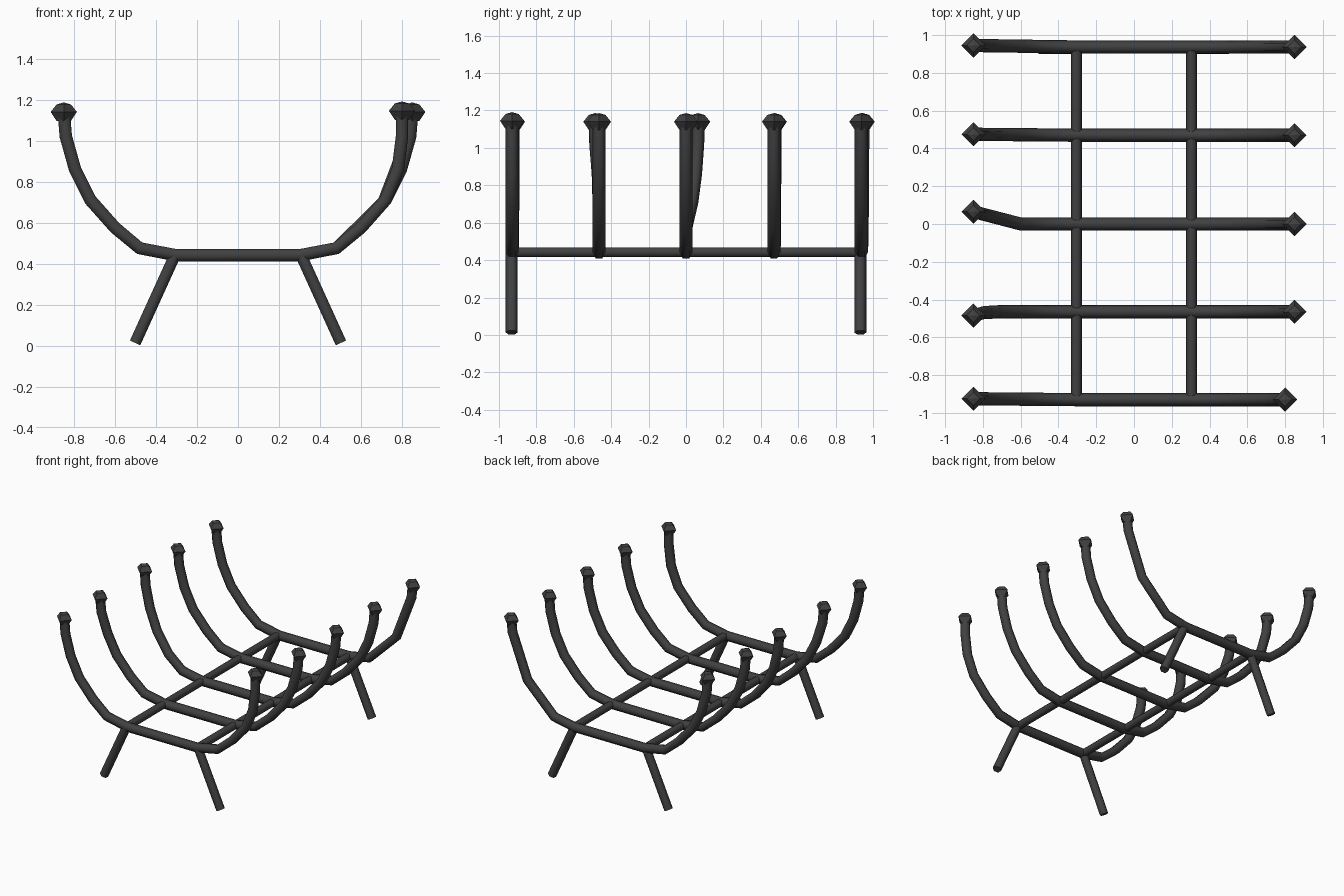
import bpy, bmesh, math
from mathutils import Vector

if "Cube" in bpy.data.objects:
    bpy.data.objects.remove(bpy.data.objects["Cube"])

iron = bpy.data.materials.new("dark iron")
iron.diffuse_color = (0.052, 0.052, 0.052, 1)
iron.use_nodes = True
iron.node_tree.nodes["Principled BSDF"].inputs["Base Color"].default_value = iron.diffuse_color


def make_object(name, bm):
    bmesh.ops.recalc_face_normals(bm, faces=bm.faces)
    me = bpy.data.meshes.new(name)
    bm.to_mesh(me)
    bm.free()
    me.materials.append(iron)
    ob = bpy.data.objects.new(name, me)
    bpy.context.collection.objects.link(ob)
    return ob


def tube(name, pts, r, side, n=6):
    """Sweep an n-sided section along pts; one corner points along 'side'."""
    bm = bmesh.new()
    pts = [Vector(p) for p in pts]
    rings = []
    for i, p in enumerate(pts):
        a = (p - pts[i - 1]).normalized() if i > 0 else None
        b = (pts[i + 1] - p).normalized() if i < len(pts) - 1 else None
        t = ((a or b) + (b or a)).normalized()
        s = Vector(side)
        s = (s - t * s.dot(t)).normalized()
        u = t.cross(s)
        rings.append([bm.verts.new(p + r * (s * math.cos(k * math.tau / n) + u * math.sin(k * math.tau / n)))
                      for k in range(n)])
    for q, w in zip(rings, rings[1:]):
        for k in range(n):
            j = (k + 1) % n
            bm.faces.new((q[k], q[j], w[j], w[k]))
    bm.faces.new(rings[0])
    bm.faces.new(rings[-1])
    ob = make_object(name, bm)
    bpy.context.view_layer.objects.active = ob
    ob.select_set(True)
    bpy.ops.object.shade_smooth_by_angle(angle=math.radians(65))
    ob.select_set(False)


def knob(name, c):
    """Four-sided finial, diamond shaped from above."""
    bm = bmesh.new()
    rings = []
    for r, z in ((0.034, -0.045), (0.064, 0.0), (0.035, 0.036)):
        rings.append([bm.verts.new((c[0] + r * math.cos(k * math.pi / 2),
                                    c[1] + r * math.sin(k * math.pi / 2), c[2] + z)) for k in range(4)])
    for q, w in zip(rings, rings[1:]):
        for k in range(4):
            j = (k + 1) % 4
            bm.faces.new((q[k], q[j], w[j], w[k]))
    bm.faces.new(rings[0])
    top = bm.verts.new((c[0], c[1], c[2] + 0.046))
    for k in range(4):
        bm.faces.new((rings[-1][k], rings[-1][(k + 1) % 4], top))
    make_object(name, bm)


# Half hoop outline (x, z) from the rail up to the tip, plus hand-bent variants
ARM = [(0.30, 0.44), (0.48, 0.475), (0.60, 0.575), (0.72, 0.71), (0.795, 0.86), (0.84, 1.02), (0.85, 1.14)]
BENT = ARM[:4] + [(0.78, 0.86), (0.80, 1.02), (0.80, 1.145)]
COARSE = [ARM[0], ARM[1], (0.71, 0.70), (0.84, 1.04), ARM[6]]

# y, left tip y, x where the left lean starts, right outline
HOOPS = [(-0.93, -0.925, 0.30, BENT), (-0.465, -0.485, 0.78, ARM), (0.0, 0.065, 0.60, ARM),
         (0.47, 0.475, 0.30, ARM), (0.937, 0.945, 0.30, COARSE)]

for i, (y, tip, start, right) in enumerate(HOOPS):
    left = [(-x, y + (tip - y) * max(0, (x - start) / (0.85 - start)), z) for x, z in ARM]
    path = left[::-1] + [(x, y, z) for x, z in right]
    tube(f"hoop_{i + 1}", path, 0.035, (0, 1, 0))
    knob(f"left_knob_{i + 1}", path[0])
    knob(f"right_knob_{i + 1}", path[-1])

# Long rails and splayed legs
for s, side in ((-1, "left"), (1, "right")):
    tube(f"{side}_rail", [(s * 0.305, -0.93, 0.442), (s * 0.305, 0.93, 0.442)], 0.029, (1, 0, 0))
    for y, end in ((-0.932, "front"), (0.932, "back")):
        tube(f"{end}_{side}_leg", [(s * 0.308, y, 0.44), (s * 0.502, y, 0.013)], 0.032, (0, 1, 0))
